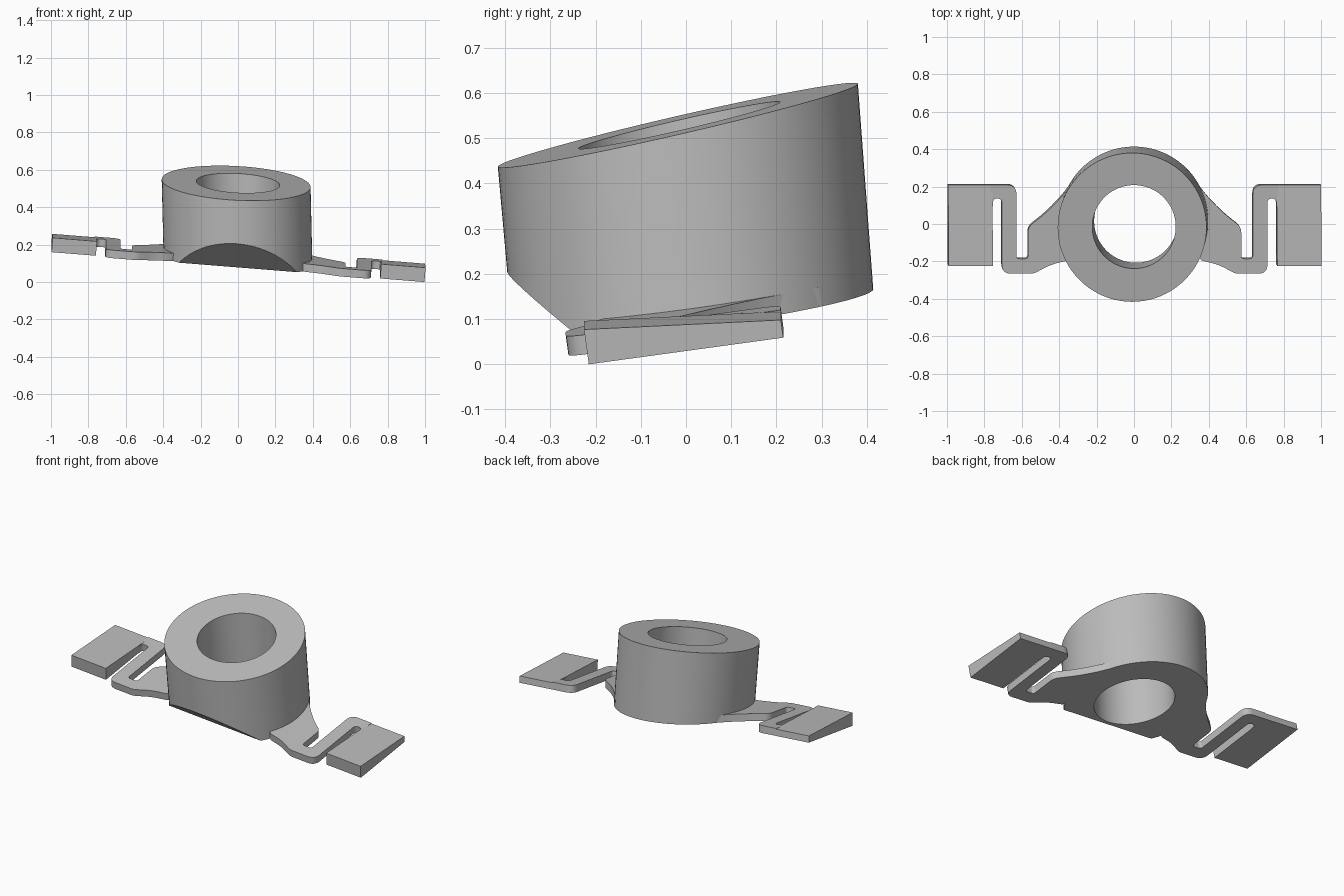
import bpy, bmesh, math
from mathutils import Vector

if "Cube" in bpy.data.objects:
    bpy.data.objects.remove(bpy.data.objects["Cube"], do_unlink=True)

grey = bpy.data.materials.new("plain grey")
grey.use_nodes = True
grey.diffuse_color = (0.5, 0.5, 0.5, 1)
grey.node_tree.nodes["Principled BSDF"].inputs["Base Color"].default_value = (0.5, 0.5, 0.5, 1)

SLOPE_X, SLOPE_Y, BASE = -0.08, 0.137, 0.109


def base_z(x, y):
    return BASE + SLOPE_X * x + SLOPE_Y * y


def top_z(x, y):
    return 0.532 - 0.052 * x + 0.23 * y


def finish(bm, name):
    bmesh.ops.recalc_face_normals(bm, faces=bm.faces[:])
    mesh = bpy.data.meshes.new(name)
    bm.to_mesh(mesh)
    bm.free()
    mesh.materials.append(grey)
    obj = bpy.data.objects.new(name, mesh)
    bpy.context.collection.objects.link(obj)
    bpy.ops.object.select_all(action='DESELECT')
    obj.select_set(True)
    bpy.context.view_layer.objects.active = obj
    bpy.ops.object.shade_smooth_by_angle(angle=math.radians(30))
    return obj


def rounded(corners, steps=6):
    """Round each corner (x, y, cut distance) with a quadratic curve."""
    points = []
    for i, (x, y, r) in enumerate(corners):
        p = Vector((x, y))
        if r == 0:
            points.append(p)
            continue
        before = Vector(corners[i - 1][:2])
        after = Vector(corners[(i + 1) % len(corners)][:2])
        a = p + (before - p).normalized() * r
        b = p + (after - p).normalized() * r
        for k in range(steps + 1):
            t = k / steps
            points.append(a * (1 - t) ** 2 + p * 2 * t * (1 - t) + b * t * t)
    return points


def slab(name, outline, height, side):
    """Raise an outline off the sloping base plane, square to it."""
    bm = bmesh.new()
    low, high = [], []
    for x, y in outline:
        x *= side
        z, h = base_z(x, y), height(y)
        low.append(bm.verts.new((x, y, z)))
        high.append(bm.verts.new((x - SLOPE_X * h, y - SLOPE_Y * h, z + h)))
    bm.faces.new(low)
    bm.faces.new(high)
    for i in range(len(low)):
        bm.faces.new((low[i - 1], low[i], high[i], high[i - 1]))
    return finish(bm, name)


# Leaning collar with a through bore and a slanted top
bm = bmesh.new()
SEGMENTS = 80
# each ring: centre x, centre y, radius, height rule
ring_specs = [(0, 0.016, 0.398, base_z), (-0.01, -0.018, 0.398, top_z),
              (0, -0.015, 0.223, top_z), (0.01, 0.016, 0.223, base_z)]
rings = []
for cx, cy, r, rule in ring_specs:
    ring = []
    for i in range(SEGMENTS):
        a = math.tau * i / SEGMENTS
        x, y = cx + r * math.cos(a), cy + r * math.sin(a)
        ring.append(bm.verts.new((x, y, rule(x, y))))
    rings.append(ring)
for k in range(4):
    a, b = rings[k], rings[(k + 1) % 4]
    for i in range(SEGMENTS):
        bm.faces.new((a[i - 1], a[i], b[i], b[i - 1]))

# Slanted relief under the front of the collar
cut = bmesh.ops.bisect_plane(
    bm, geom=bm.verts[:] + bm.edges[:] + bm.faces[:],
    plane_co=(0, -0.227, base_z(0, -0.227)), plane_no=(0.08, 0.75, 1), clear_inner=True)
bmesh.ops.holes_fill(bm, edges=[e for e in bm.edges if e.is_boundary], sides=0)
finish(bm, "collar")

# Folded spring arms and wedge pads on both sides
arm = rounded([
    (0.77, 0.215, 0), (0.632, 0.215, 0.05), (0.632, -0.18, 0.018), (0.57, -0.18, 0.018),
    (0.57, -0.01, 0.03), (0.48, 0.06, 0.05), (0.39, 0.15, 0.06), (0.28, 0.3, 0),
    (0.28, -0.12, 0), (0.36, -0.19, 0), (0.45, -0.212, 0.04), (0.54, -0.26, 0.02),
    (0.71, -0.26, 0.05), (0.71, 0.142, 0.024), (0.758, 0.142, 0.024),
    (0.758, 0.1, 0), (0.77, 0.1, 0)])
pad = [(0.76, -0.215), (0.997, -0.215), (0.997, 0.215), (0.76, 0.215)]

for label, side in (("left", 1), ("right", -1)):
    slab(label + "_spring_arm", arm, lambda y: 0.043, side)
    slab(label + "_wedge_pad", pad, lambda y: 0.058 - 0.088 * y, side)
